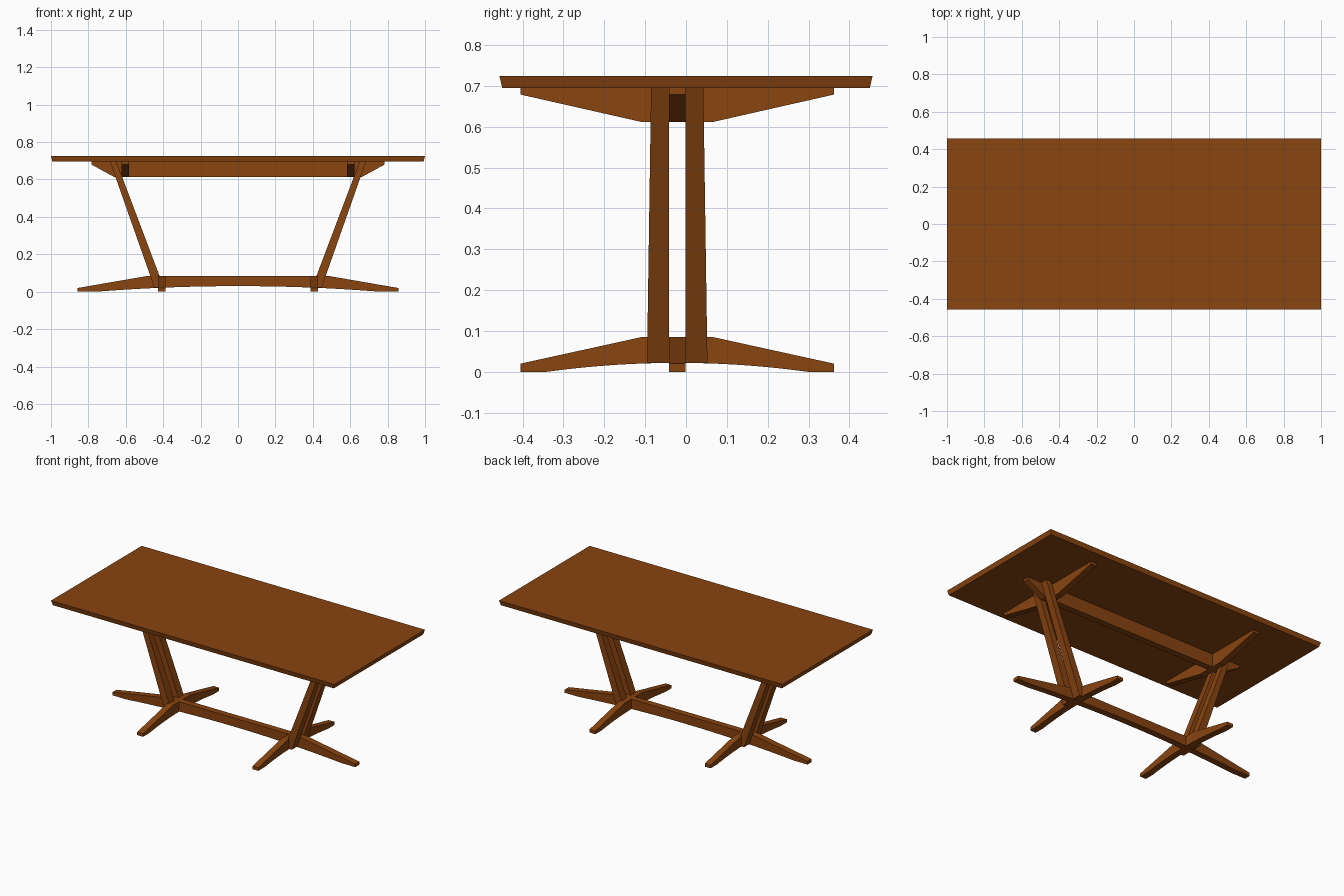
import bpy, bmesh

if "Cube" in bpy.data.objects:
    bpy.data.objects.remove(bpy.data.objects["Cube"])

wood = bpy.data.materials.new("brown_wood")
wood.diffuse_color = (0.25, 0.058, 0.005, 1)
wood.use_nodes = True
wood.node_tree.nodes["Principled BSDF"].inputs["Base Color"].default_value = wood.diffuse_color
YC = -0.0215   # centre line of the base frame
HT = 0.0205    # half thickness of the beams


def finish(bm, name):
    bmesh.ops.recalc_face_normals(bm, faces=bm.faces)
    me = bpy.data.meshes.new(name)
    bm.to_mesh(me)
    bm.free()
    me.materials.append(wood)
    ob = bpy.data.objects.new(name, me)
    bpy.context.collection.objects.link(ob)
    return ob


def loft(name, a, b):
    """Solid between two matching outlines."""
    bm = bmesh.new()
    va = [bm.verts.new(p) for p in a]
    vb = [bm.verts.new(p) for p in b]
    bm.faces.new(va)
    bm.faces.new(vb[::-1])
    n = len(a)
    for i in range(n):
        bm.faces.new((va[i], va[(i + 1) % n], vb[(i + 1) % n], vb[i]))
    return finish(bm, name)


def beam(name, profile, axis, offset):
    """Extrude a (length, z) profile to beam thickness along x or y."""
    def side(s):
        if axis == 'x':
            return [(u, offset + s * HT, z) for u, z in profile]
        return [(offset + s * HT, YC + u, z) for u, z in profile]
    return loft(name, side(-1), side(1))


def foot_profile(half, shoulder, flat, rise):
    """Tapered top with an arched underside."""
    arch = [(-flat + 2 * flat * i / 16, rise * (1 - (i / 8 - 1) ** 2)) for i in range(17)]
    return ([(-half, 0)] + arch +
            [(half, 0), (half, 0.02), (shoulder, 0.085), (-shoulder, 0.085), (-half, 0.02)])


def top_profile(half, shoulder):
    return [(-half, 0.695), (-half, 0.679), (-shoulder, 0.612),
            (shoulder, 0.612), (half, 0.679), (half, 0.695)]


# table top with undercut edges
def rect(x, y, z):
    return [(-x, -y, z), (x, -y, z), (x, y, z), (-x, y, z)]


loft("table_top", rect(0.992, 0.45, 0.695), rect(1.0, 0.457, 0.725))

# long beams
beam("lower_stretcher", foot_profile(0.857, 0.48, 0.76, 0.03), 'x', YC)
beam("upper_stretcher", top_profile(0.782, 0.66), 'x', YC)

for s, side in ((-1, "left"), (1, "right")):
    # cross beams
    beam(side + "_cross_foot", foot_profile(0.384, 0.088, 0.32, 0.022), 'y', s * 0.407)
    beam(side + "_top_bearer", top_profile(0.384, 0.088), 'y', s * 0.602)
    # paired slanted legs clasping the beams
    for t, where in ((-1, "front"), (1, "back")):
        def section(x0, x1, w, z):
            y0, y1 = YC + t * HT, YC + t * w
            return [(s * x0, y0, z), (s * x1, y0, z), (s * x1, y1, z), (s * x0, y1, z)]
        loft(f"{side}_{where}_leg", section(0.396, 0.447, 0.074, 0.022),
             section(0.65, 0.684, 0.064, 0.695))
